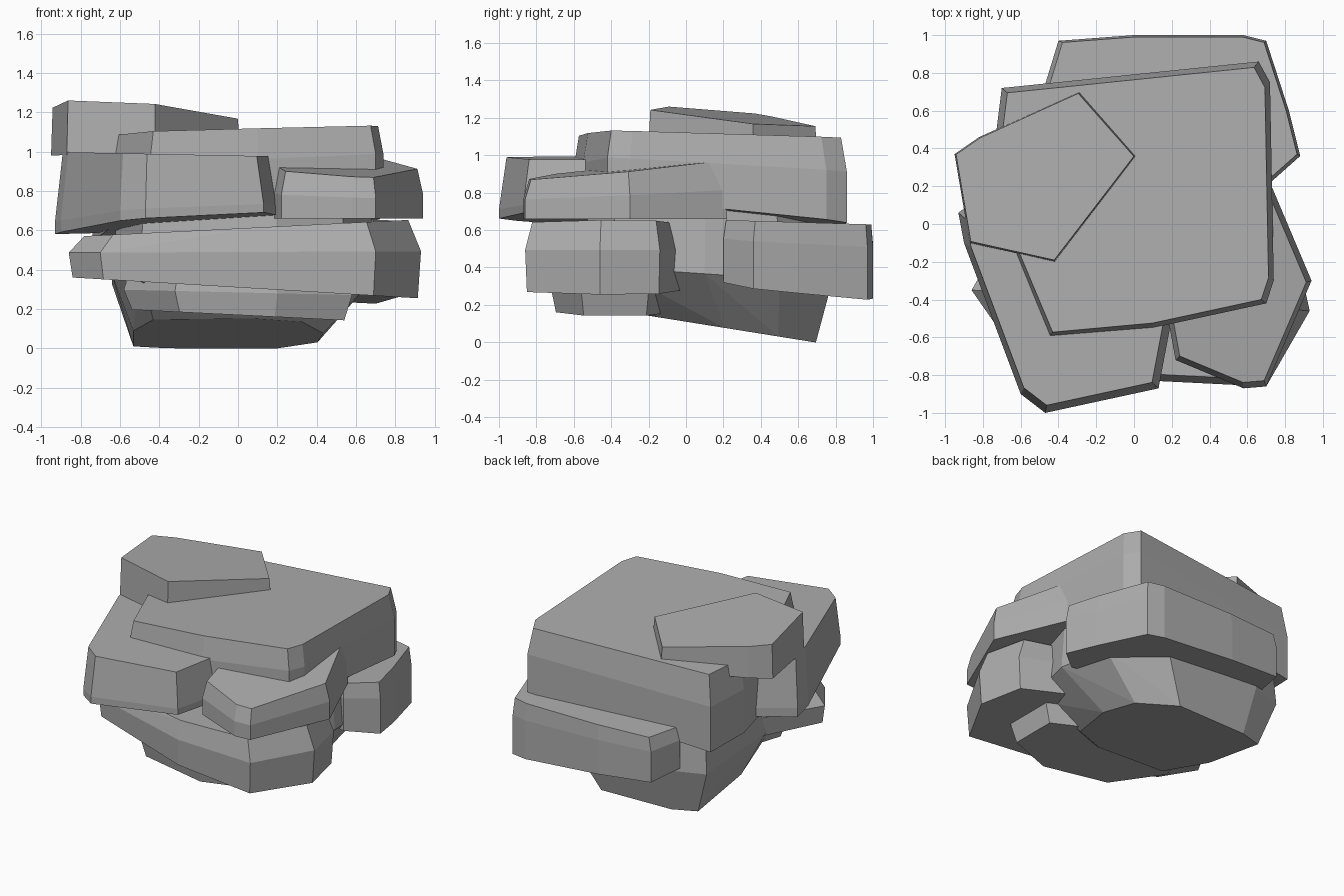
import bpy
import bmesh
import math
from mathutils import Vector

if "Cube" in bpy.data.objects:
    bpy.data.objects.remove(bpy.data.objects["Cube"], do_unlink=True)

# One stone colour for every layer
stone = bpy.data.materials.new("grey_stone")
stone.use_nodes = True
colour = (.42, .42, .42, 1)
stone.diffuse_color = colour
shader = next(n for n in stone.node_tree.nodes if n.type == "BSDF_PRINCIPLED")
shader.inputs["Base Color"].default_value = colour


def plane_height(plane, point):
    """Height of a sloping plane, given as (height, slope along x, slope along y)."""
    height, slope_x, slope_y = plane
    return height + slope_x * point.x + slope_y * point.y


def stone_slab(name, outline, low, high, top_scale=.95, base_scale=1, belt=.5, base_shift=(0, 0)):
    """Faceted convex slab between two sloping planes.

    The top and base rings shrink towards the middle by their scales, the base
    may also shift sideways, and a full-width belt ring sits between them at
    the given height fraction.
    """
    corners = [Vector(corner) for corner in outline]
    middle = sum(corners, Vector((0, 0))) / len(corners)
    bm = bmesh.new()
    for corner in corners:
        top = middle.lerp(corner, top_scale)
        base = middle.lerp(corner, base_scale) + Vector(base_shift)
        top_z = plane_height(high, top)
        base_z = plane_height(low, base)
        bm.verts.new((top.x, top.y, top_z))
        bm.verts.new((base.x, base.y, base_z))
        bm.verts.new((corner.x, corner.y, base_z + (top_z - base_z) * belt))
    hull = bmesh.ops.convex_hull(bm, input=bm.verts[:])
    loose = {item for item in hull["geom_interior"] + hull["geom_unused"]
             if isinstance(item, bmesh.types.BMVert)}
    bmesh.ops.delete(bm, geom=list(loose), context="VERTS")
    bmesh.ops.dissolve_limit(bm, angle_limit=math.radians(3),
                             verts=bm.verts[:], edges=bm.edges[:])
    bmesh.ops.recalc_face_normals(bm, faces=bm.faces[:])
    mesh = bpy.data.meshes.new(name)
    bm.to_mesh(mesh)
    bm.free()
    mesh.materials.append(stone)
    rock = bpy.data.objects.new(name, mesh)
    bpy.context.collection.objects.link(rock)


# Small tilted cap stone on top
stone_slab("cap_stone",
           [(-.95, .37), (-.82, .46), (-.29, .7), (.01, .36), (-.42, -.2), (-.87, -.1)],
           low=(1, .02, 0), high=(1.2, -.06, -.09), top_scale=.98, belt=.3)

# Broad block carrying the cap
stone_slab("upper_block",
           [(-.7, .72), (.66, .86), (.72, .75), (.74, -.3), (.7, -.42),
            (.1, -.55), (-.45, -.6), (-.66, -.1), (-.74, .4)],
           low=(.66, .1, -.1), high=(1.1, .03, -.03), top_scale=.96, belt=.6)

# Overhanging ledge at the front, on the -x side
stone_slab("wide_front_ledge",
           [(-.93, .06), (-.9, -.1), (-.6, -.9), (-.47, -1), (-.2, -.9),
            (.13, -.87), (.2, -.5), (.1, .1), (-.6, .3)],
           low=(.64, .06, -.05), high=(.98, -.02, 0), top_scale=.93, belt=.15)

# Overhanging ledge at the front, on the +x side
stone_slab("narrow_front_ledge",
           [(.18, -.5), (.22, -.72), (.58, -.87), (.7, -.86), (.94, -.3), (.72, .22), (.4, .1)],
           low=(.66, 0, 0), high=(.98, -.04, .1), top_scale=.93, belt=.5)

# Long sloping layer below the ledges
stone_slab("middle_layer",
           [(-.86, -.35), (-.7, -.58), (.1, -.83), (.7, -.86), (.93, -.46),
            (.86, -.14), (.5, 0), (-.6, .1)],
           low=(.31, -.06, 0), high=(.61, .05, 0), top_scale=.92, base_scale=.98, belt=.6)

# Ledge wrapping round the back
stone_slab("back_ledge",
           [(-.47, .74), (-.4, .97), (0, 1), (.58, 1), (.7, .97),
            (.82, .6), (.88, .36), (.7, .2), (0, .3)],
           low=(.4, -.08, -.12), high=(.66, 0, -.03), top_scale=.97, belt=.7)

# Tapering core, lowest at the back
stone_slab("base_core",
           [(-.64, .68), (-.4, .76), (.36, .78), (.66, .5), (.7, .1),
            (.55, -.4), (.2, -.55), (-.5, -.5), (-.64, 0)],
           low=(.11, 0, -.16), high=(.8, 0, 0), base_scale=.72, belt=.4,
           base_shift=(-.08, .09))

# Thin step under the front
stone_slab("base_step",
           [(-.58, -.3), (-.32, -.64), (.2, -.72), (.58, -.56), (.58, -.2), (-.4, .2)],
           low=(.17, -.05, 0), high=(.4, 0, 0), base_scale=.93)
